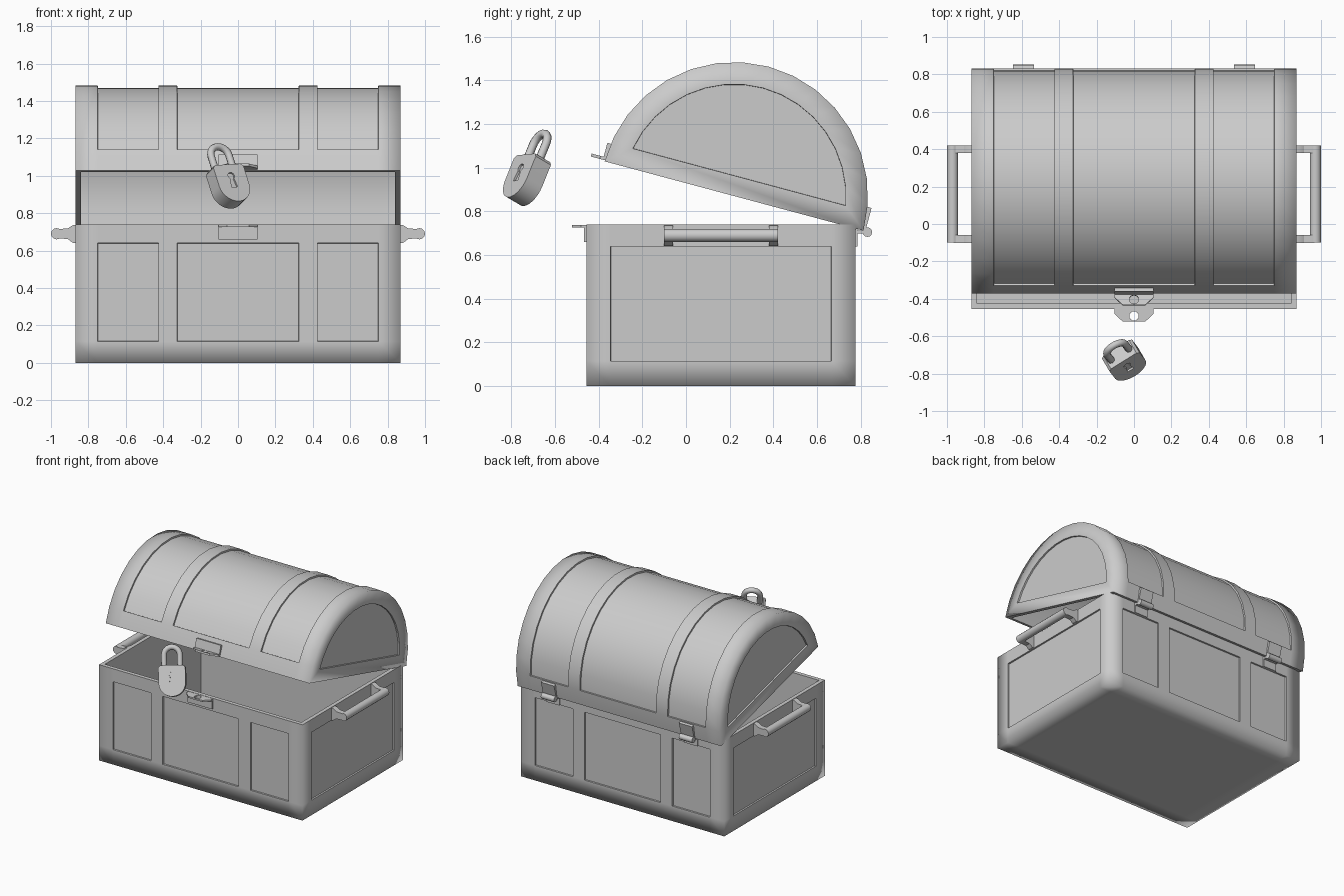
import bpy, bmesh
from math import sin, cos, pi, asin, radians
from mathutils import Matrix, Vector

if "Cube" in bpy.data.objects:
    bpy.data.objects.remove(bpy.data.objects["Cube"])

W = 0.87                                   # half width of chest
XC = [-0.75, -0.425, -0.325, 0.325, 0.425, 0.75]
PANELS = [(-0.75, -0.425), (-0.325, 0.325), (0.425, 0.75)]
R = 0.613                                  # lid radius
LID = Matrix.Translation((0, 0.22, 0.87)) @ Matrix.Rotation(radians(-15), 4, 'X')


def finish(bm, name, mat=Matrix()):
    bmesh.ops.recalc_face_normals(bm, faces=bm.faces[:])
    for f in bm.faces:
        f.smooth = True
    me = bpy.data.meshes.new(name)
    bm.to_mesh(me)
    bm.free()
    ob = bpy.data.objects.new(name, me)
    bpy.context.collection.objects.link(ob)
    ob.matrix_world = mat
    return ob


def sink(bm, faces, thick, depth):
    """Inset a face region and keep its border crisp."""
    ring = bmesh.ops.inset_region(bm, faces=faces, thickness=thick, depth=depth,
                                  use_even_offset=True, use_boundary=True)["faces"]
    for f in ring:
        for e in f.edges:
            e.smooth = False


def in_panel(x):
    return any(a < x < b for a, b in PANELS)


def activate(ob):
    bpy.ops.object.select_all(action='DESELECT')
    ob.select_set(True)
    bpy.context.view_layer.objects.active = ob


def box(name, lo, hi, mat=Matrix()):
    lo, hi = Vector(lo), Vector(hi)
    bm = bmesh.new()
    bmesh.ops.create_cube(bm, size=1, matrix=Matrix.Translation((lo + hi) / 2)
                          @ Matrix.Diagonal((*(hi - lo), 1)))
    for e in bm.edges:
        e.smooth = False
    return finish(bm, name, mat)


def rod(name, center, radius, length, axis, sides=12):
    rot = Matrix.Rotation(pi / 2, 4, 'Y' if axis == 'X' else 'X')
    bm = bmesh.new()
    bmesh.ops.create_cone(bm, cap_ends=True, segments=sides, radius1=radius, radius2=radius, depth=length)
    ob = finish(bm, name, Matrix.Translation(center) @ rot)
    activate(ob)
    bpy.ops.object.shade_smooth_by_angle(angle=radians(40))


def plate(name, loops, depth, mat, bevel=0.0):
    """Filled outline with holes, extruded along its local z."""
    cu = bpy.data.curves.new(name, 'CURVE')
    cu.dimensions, cu.fill_mode = '2D', 'BOTH'
    cu.extrude, cu.bevel_depth, cu.bevel_resolution = depth / 2 - bevel, bevel, 1
    cu.offset = -bevel
    for pts in loops:
        sp = cu.splines.new('POLY')
        sp.points.add(len(pts) - 1)
        for p, (x, y) in zip(sp.points, pts):
            p.co = (x, y, 0, 1)
        sp.use_cyclic_u = True
    ob = bpy.data.objects.new(name, cu)
    bpy.context.collection.objects.link(ob)
    ob.matrix_world = mat
    activate(ob)
    bpy.ops.object.convert(target='MESH')
    bpy.ops.object.shade_smooth_by_angle(angle=radians(30))


def arc(r, a, b, n, cx=0, cy=0):
    return [(cx + r * cos(a + (b - a) * i / n), cy + r * sin(a + (b - a) * i / n)) for i in range(n + 1)]


# chest body: box cut along panel lines, panels sunk, top hollowed
bm = bmesh.new()
bmesh.ops.create_cube(bm, size=1, matrix=Matrix.Translation((0, 0.16, 0.37)) @ Matrix.Diagonal((2 * W, 1.23, 0.74, 1)))
cuts = [(x, (1, 0, 0)) for x in XC] + [(y, (0, 1, 0)) for y in (-0.345, 0.665)] + [(z, (0, 0, 1)) for z in (0.115, 0.64)]
for d, n in cuts:
    bmesh.ops.bisect_plane(bm, geom=bm.verts[:] + bm.edges[:] + bm.faces[:], plane_co=Vector(n) * d, plane_no=n)
bm.normal_update()
panels, top = [], []
for f in bm.faces:
    c, n = f.calc_center_median(), f.normal
    if n.z > 0.9:
        top.append(f)
    elif 0.115 < c.z < 0.64 and ((abs(n.y) > 0.9 and in_panel(c.x)) or (abs(n.x) > 0.9 and -0.345 < c.y < 0.665)):
        panels.append(f)
for f in panels:
    sink(bm, [f], 0.001, -0.012)
sink(bm, top, 0.03, 0)
sink(bm, top, 0.0001, -0.71)
finish(bm, "chest_body")

# domed lid: outer vault, framed ends, hollow underside
bm = bmesh.new()
N = 16
outer, inner = arc(R, 0, pi, N), arc(R - 0.03, 0, pi, N)
a0 = asin(0.09 / 0.512)
panel = arc(0.512, a0, pi - a0, N)


def row(pts, x):
    return [bm.verts.new((x, p[0], p[1])) for p in pts]


def skin(a, b):
    return [bm.faces.new((a[i], a[i + 1], b[i + 1], b[i])) for i in range(N)]


xs = [-W] + XC + [W]
rows = [row(outer, x) for x in xs]
sunk = []
for k in range(len(xs) - 1):
    strip = skin(rows[k], rows[k + 1])
    if in_panel((xs[k] + xs[k + 1]) / 2):
        sunk.append(strip[1:-1])
for r, x in ((rows[0], -W), (rows[-1], W)):
    p = row(panel, x)
    skin(r, p)
    bm.faces.new((r[0], r[-1], p[-1], p[0]))
    sunk.append([bm.faces.new(p)])
ia, ib = row(inner, -W + 0.03), row(inner, W - 0.03)
skin(ia, ib)
bm.faces.new(ia)
bm.faces.new(ib)
rim = [bm.faces.new([r[j] for r in rows] + [ib[j], ia[j]]) for j in (0, -1)]
rim += [bm.faces.new((r[0], r[-1], i[-1], i[0])) for r, i in ((rows[0], ia), (rows[-1], ib))]
for e in {e for f in rim for e in f.edges} | {e for v in (ia, ib) for p in v for e in p.link_edges if e.other_vert(p) in v}:
    e.smooth = False
bmesh.ops.recalc_face_normals(bm, faces=bm.faces[:])
for fs in sunk:
    sink(bm, fs, 0.001, -0.012)
finish(bm, "lid", LID)

# hasps on body and lid: plate with a pierced tab
tab = [(-0.105, 0.01), (0.105, 0.01), (0.105, -0.02), (0.06, -0.062), (-0.06, -0.062), (-0.105, -0.02)]
hole = arc(0.025, 0, 2 * pi * 15 / 16, 15, 0, -0.032)
box("body_hasp_plate", (-0.105, -0.467, 0.66), (0.105, -0.45, 0.738))
plate("body_hasp_tab", [tab, hole], 0.012, Matrix.Translation((0, -0.46, 0.732)))
box("lid_hasp_plate", (-0.105, -R - 0.01, 0.005), (0.105, -R + 0.02, 0.085), LID)
plate("lid_hasp_tab", [tab, hole], 0.014, LID @ Matrix.Translation((0, -R - 0.005, 0.012)))

for s, side in ((-1, "left"), (1, "right")):
    # carrying handles
    rod(side + "_handle_bar", (s * 0.97, 0.16, 0.69), 0.03, 0.52, 'Y')
    prof = [(0.86, 0.64), (0.885, 0.642), (0.91, 0.662), (0.965, 0.665), (0.965, 0.715), (0.91, 0.718), (0.885, 0.735), (0.86, 0.737)]
    for y, end in ((-0.08, "front"), (0.4, "back")):
        plate(f"{side}_handle_arm_{end}", [[(s * x, z) for x, z in prof]], 0.042,
              Matrix.Translation((0, y, 0)) @ Matrix.Rotation(pi / 2, 4, 'X'))
    # hinges
    x0, x1 = s * 0.59 - 0.056, s * 0.59 + 0.056
    rod(side + "_hinge_barrel", (s * 0.59, 0.83, 0.705), 0.022, 0.112, 'X')
    box(side + "_hinge_body_leaf", (x0, 0.77, 0.64), (x1, 0.785, 0.72))
    box(side + "_hinge_link", (x0, 0.775, 0.698), (x1, 0.83, 0.712))
    box(side + "_hinge_lid_leaf", (x0, 0.595, 0), (x1, 0.622, 0.11), LID)

# padlock: tilted frame built from its up and width directions
up = Vector((-0.28, 0.36, 0.89)).normalized()
wide = Vector((0.84, 0.527, 0.06))
wide = (wide - up * wide.dot(up)).normalized()
face = wide.cross(up)
LOCK = Matrix.Translation((-0.05, -0.73, 0.96)) @ Matrix((wide, up, face)).transposed().to_4x4()
shield = [(0.08, 0.09), (-0.08, 0.09), (-0.095, 0.075)] + arc(0.095, pi, 2 * pi, 14, 0, -0.035) + [(0.095, 0.075)]
keyhole = arc(0.02, radians(-55), radians(235), 10, 0, 0.022) + [(-0.019, -0.045), (0.019, -0.045)]
plate("padlock_body", [shield], 0.08, LOCK @ Matrix.Translation((0, 0, -0.005)))
plate("padlock_face", [shield, keyhole], 0.01, LOCK @ Matrix.Translation((0, 0, 0.04)))

# padlock shackle: swept tube
cu = bpy.data.curves.new("padlock_shackle", 'CURVE')
cu.dimensions, cu.bevel_depth, cu.bevel_resolution, cu.use_fill_caps = '3D', 0.02, 2, True
path = [(0.056, 0.07)] + arc(0.056, 0, pi, 12, 0, 0.163) + [(-0.056, 0.07)]
sp = cu.splines.new('POLY')
sp.points.add(len(path) - 1)
for p, (x, y) in zip(sp.points, path):
    p.co = (x, y, 0, 1)
shackle = bpy.data.objects.new("padlock_shackle", cu)
bpy.context.collection.objects.link(shackle)
shackle.matrix_world = LOCK
activate(shackle)
bpy.ops.object.convert(target='MESH')
bpy.ops.object.shade_smooth_by_angle(angle=radians(50))
